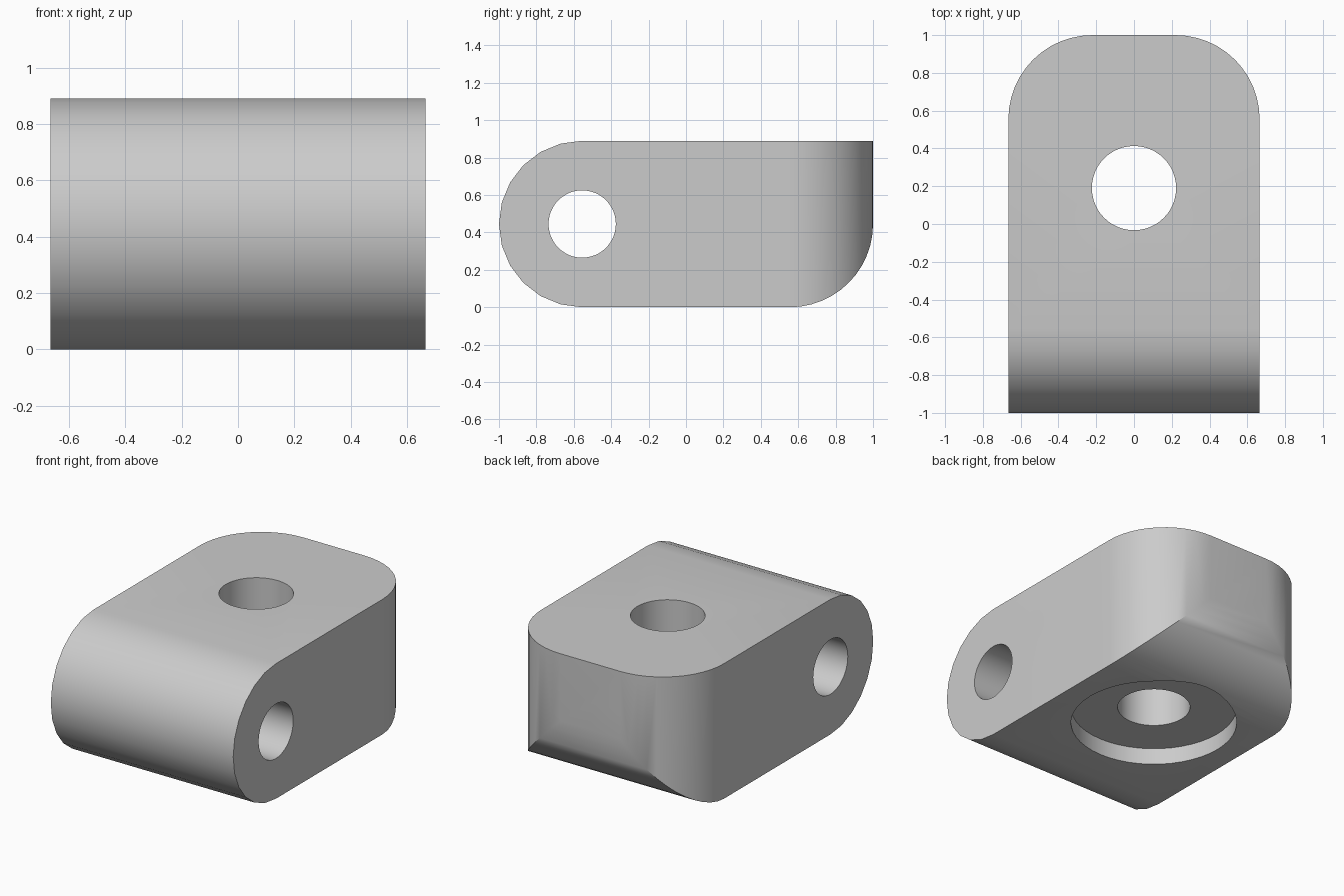
import bpy
import bmesh
from math import sin, cos, radians
from mathutils import Matrix, Vector

cube = bpy.data.objects.get("Cube")
if cube:
    bpy.data.objects.remove(cube, do_unlink=True)

HALF_W, R = 0.665, 0.445      # half width, radius of every rounding
HEIGHT = 2 * R
END = 1 - R                   # centre of the rounded ends along y

grey = bpy.data.materials.new("light_grey")
grey.use_nodes = True
grey.diffuse_color = (0.6, 0.6, 0.6, 1)
grey.node_tree.nodes["Principled BSDF"].inputs["Base Color"].default_value = (0.6, 0.6, 0.6, 1)


def arc(cx, cy, start, end, steps):
    angles = [radians(start + (end - start) * i / steps) for i in range(steps + 1)]
    return [(cx + R * cos(a), cy + R * sin(a)) for a in angles]


def finish(name, bm):
    bmesh.ops.recalc_face_normals(bm, faces=bm.faces)
    mesh = bpy.data.meshes.new(name)
    bm.to_mesh(mesh)
    bm.free()
    mesh.materials.append(grey)
    obj = bpy.data.objects.new(name, mesh)
    bpy.context.collection.objects.link(obj)
    return obj


def prism(name, points, depth):
    bm = bmesh.new()
    face = bm.faces.new([bm.verts.new(p) for p in points])
    new = bmesh.ops.extrude_face_region(bm, geom=[face])["geom"]
    verts = [v for v in new if isinstance(v, bmesh.types.BMVert)]
    bmesh.ops.translate(bm, verts=verts, vec=Vector(depth))
    return finish(name, bm)


def cylinder(name, radius, length, centre, axis="Z"):
    bm = bmesh.new()
    turn = Matrix.Rotation(radians(90), 4, "Y") if axis == "X" else Matrix()
    bmesh.ops.create_cone(bm, cap_ends=True, segments=48, radius1=radius, radius2=radius,
                          depth=length, matrix=Matrix.Translation(centre) @ turn)
    return finish(name, bm)


def combine(body, tool, operation):
    tool.hide_render = True
    mod = body.modifiers.new(tool.name, "BOOLEAN")
    mod.operation, mod.solver, mod.object = operation, "EXACT", tool
    bpy.context.view_layer.objects.active = body
    bpy.ops.object.modifier_apply(modifier=mod.name)
    bpy.data.objects.remove(tool, do_unlink=True)


# Side profile: full round nose at the front, rounded lower edge at the back
side = arc(-END, R, 90, 270, 12) + arc(END, R, 270, 360, 12) + [(1, HEIGHT)]
body = prism("hinge_block", [(-0.8, y, z) for y, z in side], (1.6, 0, 0))

# Plan outline: two rounded back corners
inner = HALF_W - R
plan = [(-HALF_W, -1.2), (HALF_W, -1.2)]
plan += arc(inner, END, 0, 90, 12) + arc(-inner, END, 90, 180, 12)
combine(body, prism("plan_cutter", [(x, y, -0.2) for x, y in plan], (0, 0, 1.4)), "INTERSECT")

# Cross pin hole, vertical bolt hole and the counterbore below it
combine(body, cylinder("pin_hole", 0.18, 2, (0, -END, R), "X"), "DIFFERENCE")
combine(body, cylinder("bolt_hole", 0.223, 2, (0, 0.19, R)), "DIFFERENCE")
combine(body, cylinder("counterbore", 0.51, 0.22, (0, 0.19, 0)), "DIFFERENCE")

# Smooth curves, sharp rims
for o in bpy.context.selected_objects:
    o.select_set(False)
body.select_set(True)
bpy.context.view_layer.objects.active = body
bpy.ops.object.shade_smooth_by_angle(angle=radians(30))
